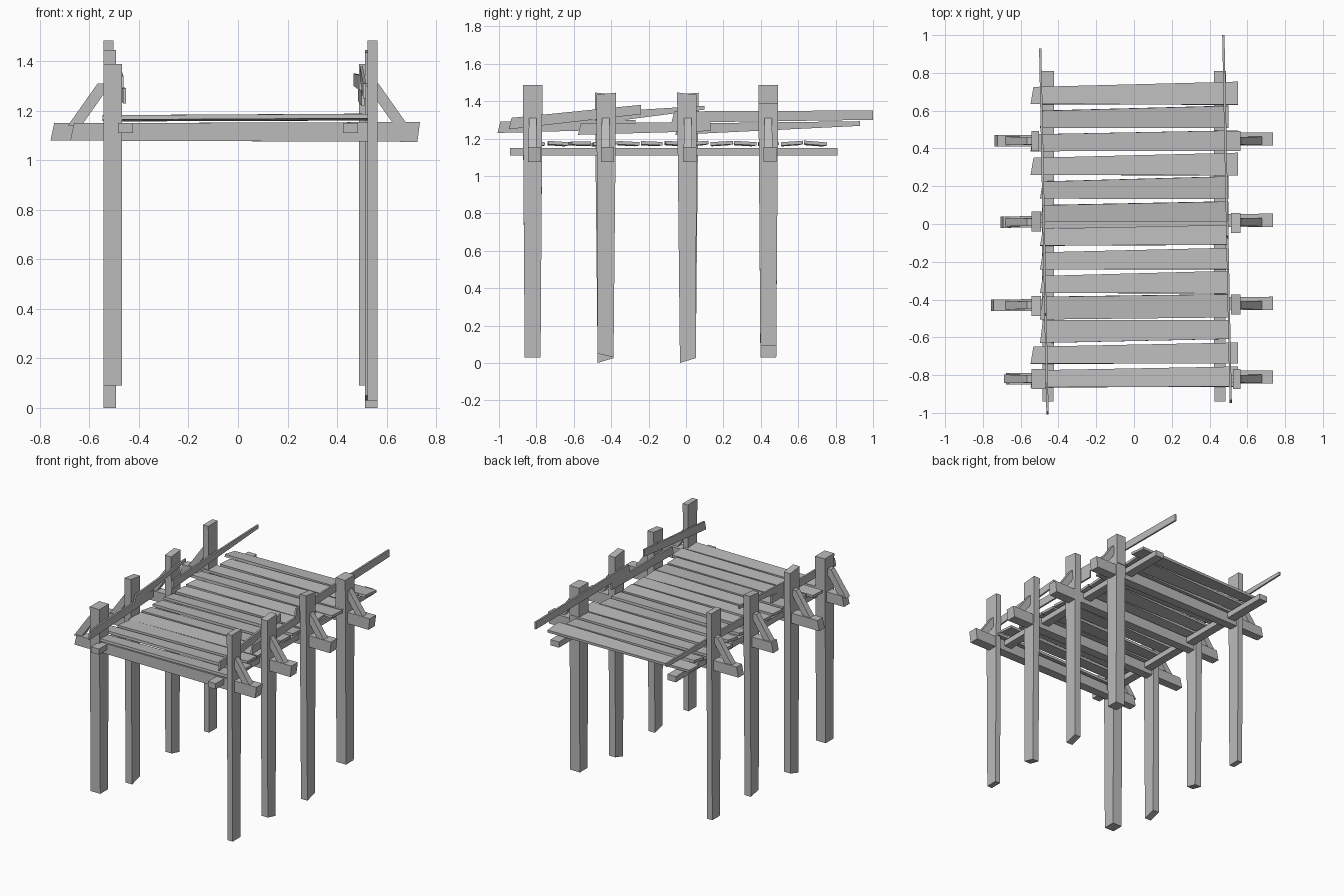
import bpy
import bmesh
import random
from mathutils import Vector

random.seed(4)
cube = bpy.data.objects.get("Cube")
if cube:
    bpy.data.objects.remove(cube, do_unlink=True)

wood = bpy.data.materials.new("weathered grey wood")
wood.use_nodes = True
grey = (.5, .5, .5, 1)
wood.diffuse_color = grey
wood.node_tree.nodes["Principled BSDF"].inputs["Base Color"].default_value = grey

X, Y, Z = Vector((1, 0, 0)), Vector((0, 1, 0)), Vector((0, 0, 1))
CORNERS = ((-.5, -.5), (.5, -.5), (.5, .5), (-.5, .5))


def timber(name, start, end, start_size, end_size, wide, deep, start_cut=0, end_cut=0):
    """Tapered board from start to end; wide and deep are its section axes,
    and each cut slants that end across the wide axis."""
    start, end = Vector(start), Vector(end)
    along = (end - start).normalized()
    bm = bmesh.new()
    rings = []
    for point, (width, depth), cut in ((start, start_size, start_cut), (end, end_size, end_cut)):
        rings.append([bm.verts.new(point + wide * width * a + deep * depth * b + along * cut * a)
                      for a, b in CORNERS])
    first, last = rings
    bm.faces.new(reversed(first))
    bm.faces.new(last)
    for i in range(len(CORNERS)):
        bm.faces.new((first[i - 1], first[i], last[i], last[i - 1]))
    bmesh.ops.recalc_face_normals(bm, faces=bm.faces)
    mesh = bpy.data.meshes.new(name)
    bm.to_mesh(mesh)
    bm.free()
    mesh.materials.append(wood)
    obj = bpy.data.objects.new(name, mesh)
    bpy.context.collection.objects.link(obj)


ROWS = (-.82, -.43, .01, .44)
SIDES = (("left", 1), ("right", -1))


def post(name, side, y, thick, foot, top, cut=0):
    """Upright whose outer face lines up with the others on its side."""
    outer = .563 if side > 0 else .543
    x = side * (outer - thick / 2)
    timber(name, (x, y, foot), (x, y - cut / 5, top),
           (.085, thick), (.105, thick), Y, X, cut, -cut / 2)


# Posts: the right row repeats the left row turned half way round
for label, side in SIDES:
    front, second, third, back = ROWS[::side]
    post(label + "_thin_post", side, front, thick=.04, foot=.03, top=1.485)
    post(label + "_short_foot_post", side, second, thick=.05, foot=.04, top=1.44, cut=-.02)
    post(label + "_long_post", side, third, thick=.05, foot=.013, top=1.44, cut=.025)
    post(label + "_thick_post", side, back, thick=.075, foot=.09, top=1.39)

# Cross beams with a diagonal brace on each overhang
for row, (y, reach) in enumerate(zip(ROWS, (.67, .75, .7, .73))):
    timber(f"cross_beam_{row}", (-reach, y, 1.115), (.73, y + .01, 1.115),
           (.07, .06), (.08, .07), Z, Y, .015, .01)
    for label, side in SIDES:
        timber(f"{label}_brace_{row}", (side * .66, y, 1.14), (side * .54, y, 1.31),
               (.055, .045), (.055, .04), X, Y)

# Long stringers carrying the deck
for label, side in SIDES:
    x = side * .455
    timber(label + "_stringer", (x, -.94, 1.13), (x, .81, 1.13),
           (.06, .04), (.065, .04), X, Z)

# Deck planks: evenly stepped, wider at the left end, some overhanging
for i in range(13):
    y = i / 8 - .82
    overhang = .05 if i in (0, 1, 9, 10, 12) else 0
    tail = .12 if i in (2, 3) else .09
    head = random.uniform(.1, .125)
    tilt = random.uniform(-.1, .1)
    timber(f"deck_plank_{i}", (-.49 - overhang, y, 1.17), (.5 + overhang, y + .012, 1.175),
           (tail, .018), (head, .018), Y + Z * tilt, Z - Y * tilt, .015)


def rail(name, side, y, length, z, rise, end_height=.05):
    """Thin hand rail board on the inner faces of the posts."""
    base = .493 if side > 0 else -.478
    far = y + length
    timber(name, (base - y / 50, y, z), (base - far / 50, far, z + rise),
           (.06, .012), (end_height, .012), Z, X, .015)


# Broken hand rails, three boards on each side
rail("left_front_rail", 1, y=-.94, length=.7, z=1.28, rise=.075)
rail("left_middle_rail", 1, y=-.57, length=.7, z=1.25, rise=.015)
rail("left_back_rail", 1, y=-.07, length=1.07, z=1.315, rise=.01)
rail("right_front_rail", -1, y=-1, length=.73, z=1.26, rise=.015)
rail("right_middle_rail", -1, y=-.48, length=.58, z=1.31, rise=.055, end_height=.02)
rail("right_back_rail", -1, y=-.05, length=.98, z=1.25, rise=.03, end_height=.025)
